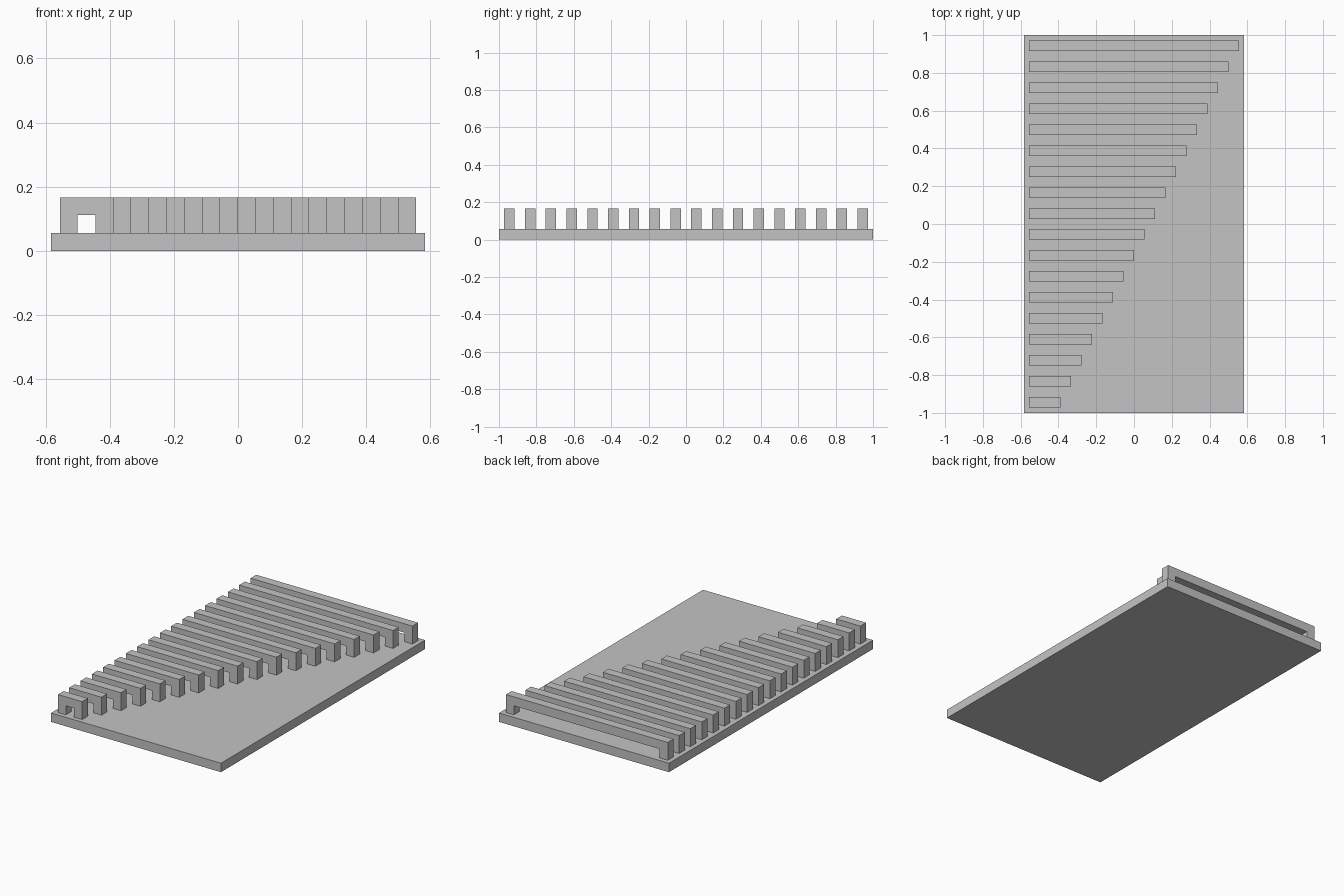
import bpy
import bmesh

cube = bpy.data.objects.get("Cube")
if cube:
    bpy.data.objects.remove(cube, do_unlink=True)

U = 1 / 18      # one module: slab thickness, bar width and leg width
COUNT = 18      # number of bridges

grey = bpy.data.materials.new("light_grey")
grey.use_nodes = True
grey.diffuse_color = (0.55, 0.55, 0.55, 1)
grey.node_tree.nodes["Principled BSDF"].inputs["Base Color"].default_value = (0.55, 0.55, 0.55, 1)


def extrude_profile(name, points, y, depth):
    """Extrude an x-z outline along y, centred on the given y."""
    bm = bmesh.new()
    face = bm.faces.new([bm.verts.new((x, y - depth / 2, z)) for x, z in points])
    geom = bmesh.ops.extrude_face_region(bm, geom=[face])["geom"]
    moved = [v for v in geom if isinstance(v, bmesh.types.BMVert)]
    bmesh.ops.translate(bm, verts=moved, vec=(0, depth, 0))
    bmesh.ops.recalc_face_normals(bm, faces=bm.faces)
    mesh = bpy.data.meshes.new(name)
    bm.to_mesh(mesh)
    bm.free()
    mesh.materials.append(grey)
    obj = bpy.data.objects.new(name, mesh)
    bpy.context.collection.objects.link(obj)
    return obj


# Base slab
half = 10.5 * U
extrude_profile("base_slab", [(-half, 0), (half, 0), (half, U), (-half, U)], 0, 2)

# Bridges: each has two legs and a deck, growing one module longer towards the back
left = -10 * U
for i in range(COUNT):
    right = left + (3 + i) * U
    outline = [(left, U), (left + U, U), (left + U, 2 * U), (right - U, 2 * U),
               (right - U, U), (right, U), (right, 3 * U), (left, 3 * U)]
    extrude_profile(f"bridge_{i + 1}", outline, -1 + U + 2 * U * i, U)
